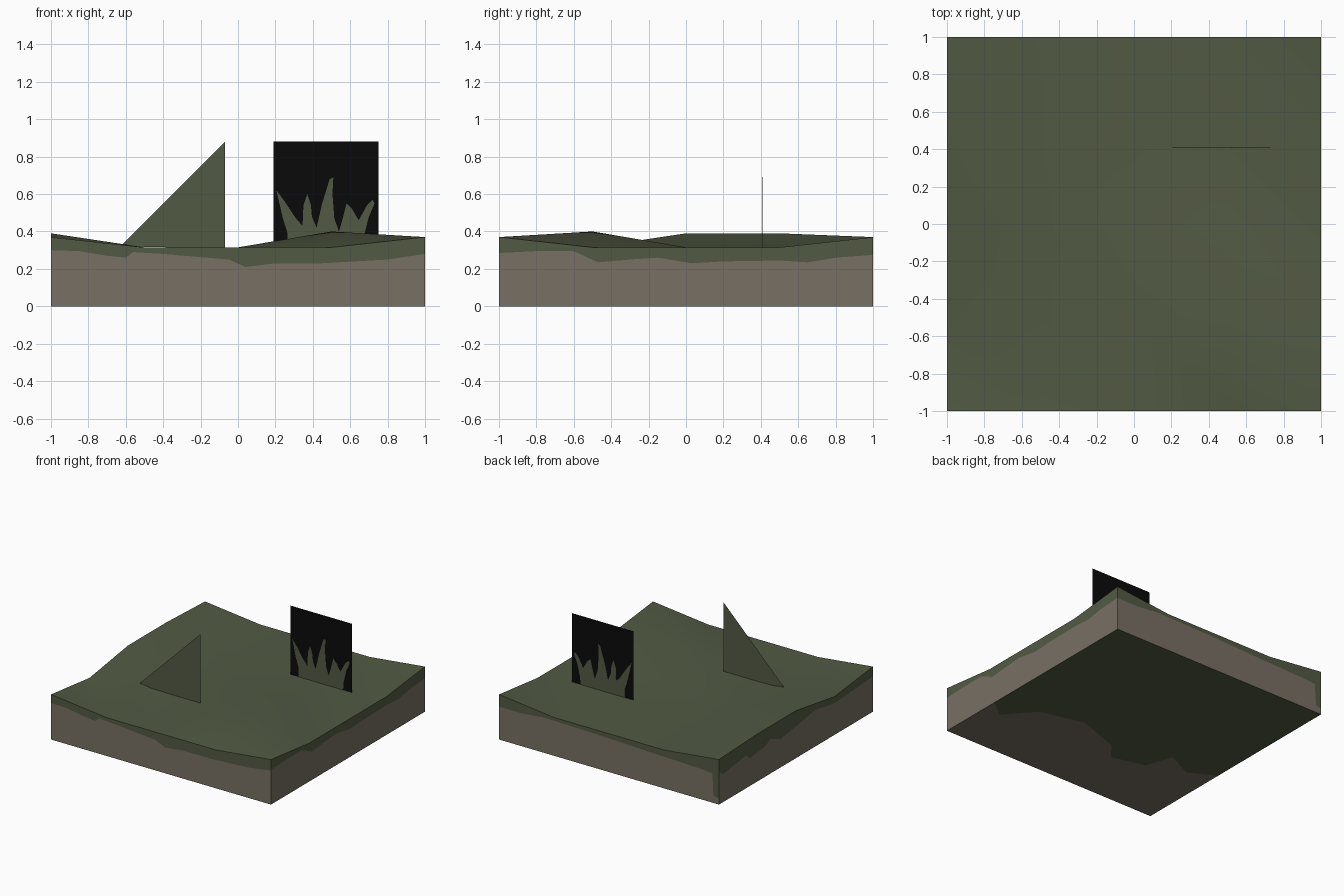
import bpy, bmesh
from mathutils import Vector

cube = bpy.data.objects.get("Cube")
if cube:
    bpy.data.objects.remove(cube, do_unlink=True)


def material(name, color):
    m = bpy.data.materials.new(name)
    m.use_nodes = True
    m.diffuse_color = (*color, 1)
    bsdf = m.node_tree.nodes["Principled BSDF"]
    bsdf.inputs["Base Color"].default_value = (*color, 1)
    bsdf.inputs["Roughness"].default_value = 0.9
    return m


GRASS = material("moss_green", (0.084, 0.102, 0.056))
DIRT = material("earth_brown", (0.188, 0.162, 0.127))
BLACK = material("black", (0.003, 0.003, 0.003))


def finish(name, bm, mats):
    mesh = bpy.data.meshes.new(name)
    bm.to_mesh(mesh)
    bm.free()
    ob = bpy.data.objects.new(name, mesh)
    bpy.context.collection.objects.link(ob)
    for m in mats:
        mesh.materials.append(m)
    return ob


def add_face(bm, points, outward, mat):
    f = bm.faces.new([bm.verts.new(p) for p in points])
    f.normal_update()
    if f.normal.dot(Vector(outward)) < 0:
        f.normal_flip()
    f.material_index = mat


# Ground heights on a half-unit grid
LOW, CORNER, BUMP, HILL = 0.315, 0.37, 0.39, 0.40


def grid_height(x, y):
    if abs(x) == 1 and abs(y) == 1:
        return CORNER
    if x == -1 and y in (0, 0.5):
        return BUMP
    if (x, y) == (0.5, -0.5):
        return HILL
    return LOW


def lerp_profile(profile, t):
    for (a, za), (b, zb) in zip(profile, profile[1:]):
        if a <= t <= b:
            return za + (zb - za) * (t - a) / (b - a)


STEPS = [-1, -0.5, 0, 0.5, 1]
ground = bmesh.new()

# Rolling top surface
for x in STEPS[:-1]:
    for y in STEPS[:-1]:
        a, b, c, d = [(u, v, grid_height(u, v)) for u, v in
                      ((x, y), (x + 0.5, y), (x + 0.5, y + 0.5), (x, y + 0.5))]
        add_face(ground, (a, b, d), (0, 0, 1), 0)
        add_face(ground, (b, c, d), (0, 0, 1), 0)


# Walls: ragged turf band over earth
def wall(place, outward, edge):
    top = [(s, grid_height(*place(s))) for s in STEPS]
    ts = sorted(set(STEPS) | {t for t, _ in edge})
    rows = [(place(t), lerp_profile(edge, t), lerp_profile(top, t)) for t in ts]
    for (p, m0, t0), (q, m1, t1) in zip(rows, rows[1:]):
        add_face(ground, ((*p, 0), (*q, 0), (*q, m1), (*p, m0)), outward, 1)
        add_face(ground, ((*p, m0), (*q, m1), (*q, t1), (*p, t0)), outward, 0)


wall(lambda t: (t, -1), (0, -1, 0),
     [(-1, .30), (-.85, .295), (-.7, .27), (-.6, .26), (-.56, .29), (-.4, .28),
      (-.05, .25), (.04, .21), (.2, .23), (.45, .23), (.8, .25), (1, .28)])
wall(lambda t: (1, t), (1, 0, 0),
     [(-1, .285), (-.8, .295), (-.6, .295), (-.47, .235), (-.3, .25), (-.15, .26),
      (.03, .23), (.2, .24), (.5, .245), (.65, .235), (.8, .26), (1, .275)])
wall(lambda t: (t, 1), (0, 1, 0),
     [(-1, .05), (-.95, .06), (-.94, .24), (-.84, .25), (-.5, .26), (-.2, .27),
      (.1, .28), (.58, .29), (.8, .27), (1, .27)])
wall(lambda t: (-1, t), (-1, 0, 0),
     [(-1, .29), (-.5, .26), (-.25, .3), (-.06, .27), (.2, .235), (.33, .285),
      (.4, .25), (.6, .23), (.65, .27), (.95, .23), (1, .27)])

# Underside split by a ragged line
under = [(-1, -.21), (-.78, -.32), (-.56, -.21), (-.48, -.44), (-.2, -.51),
         (-.09, -.37), (.28, -.24), (.65, -.33), (.85, -.56), (1, -.44)]
for (x0, y0), (x1, y1) in zip(under, under[1:]):
    add_face(ground, ((x0, -1, 0), (x1, -1, 0), (x1, y1, 0), (x0, y0, 0)), (0, 0, -1), 1)
    add_face(ground, ((x0, y0, 0), (x1, y1, 0), (x1, 1, 0), (x0, 1, 0)), (0, 0, -1), 0)

bmesh.ops.remove_doubles(ground, verts=ground.verts, dist=0.0005)
block = finish("ground_block", ground, [GRASS, DIRT])
bpy.context.view_layer.objects.active = block
block.select_set(True)
bpy.ops.object.shade_smooth_by_angle()


# Upright cards
def card(name, outline, y, mat, thickness=0):
    bm = bmesh.new()
    add_face(bm, [(x, y - thickness / 2, z) for x, z in outline], (0, -1, 0), 0)
    if thickness:
        ext = bmesh.ops.extrude_face_region(bm, geom=bm.faces[:], use_keep_orig=True)
        moved = [v for v in ext["geom"] if isinstance(v, bmesh.types.BMVert)]
        bmesh.ops.translate(bm, verts=moved, vec=(0, thickness, 0))
        bmesh.ops.recalc_face_normals(bm, faces=bm.faces)
    return finish(name, bm, [mat])


card("triangle_card", [(-.63, .32), (-.07, .31), (-.07, .88)], -.39, GRASS)
card("black_card", [(.19, .31), (.75, .31), (.75, .88), (.19, .88)], .41, BLACK)

# Grass blades painted on both sides of the black card
blades = [(.265, .312), (.265, .39), (.24, .47), (.205, .62), (.25, .56), (.31, .47),
          (.345, .43), (.35, .54), (.37, .60), (.39, .54), (.395, .48), (.42, .42),
          (.45, .55), (.49, .68), (.51, .69), (.505, .60), (.515, .47), (.54, .40),
          (.56, .47), (.58, .55), (.61, .52), (.645, .46), (.69, .54), (.72, .57),
          (.73, .55), (.70, .48), (.675, .38), (.67, .312)]
card("grass_blades", blades, .41, GRASS, 0.004)
